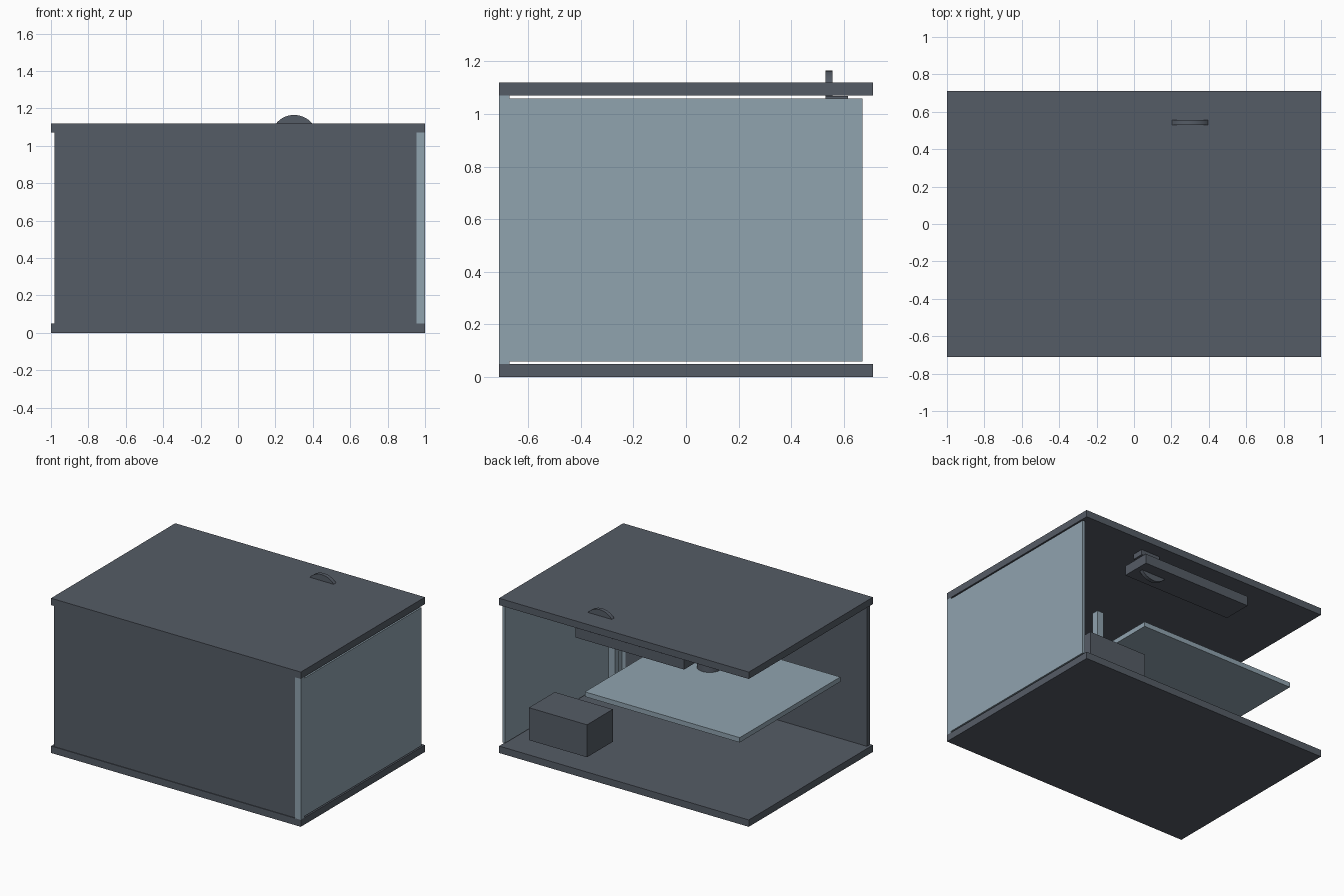
import bpy
import math

cube = bpy.data.objects.get("Cube")
if cube:
    bpy.data.objects.remove(cube, do_unlink=True)


def make_material(name, rgb):
    mat = bpy.data.materials.new(name)
    mat.use_nodes = True
    colour = (*rgb, 1.0)
    mat.diffuse_color = colour
    mat.node_tree.nodes["Principled BSDF"].inputs["Base Color"].default_value = colour
    return mat


slate = make_material("dark slate", (0.091, 0.107, 0.133))
pale = make_material("pale blue grey", (0.279, 0.366, 0.429))


def box(name, mat, x, y, z):
    """Box spanning the given (low, high) range on each axis."""
    spans = (x, y, z)
    bpy.ops.mesh.primitive_cube_add(size=1, location=[(a + b) / 2 for a, b in spans])
    ob = bpy.context.object
    ob.name = name
    ob.scale = [b - a for a, b in spans]
    bpy.ops.object.transform_apply(location=False, rotation=False, scale=True)
    ob.data.materials.append(mat)
    return ob


def disc(name, mat, radius, depth, location, rotation=(0, 0, 0)):
    bpy.ops.mesh.primitive_cylinder_add(vertices=48, radius=radius, depth=depth,
                                        location=location, rotation=rotation)
    ob = bpy.context.object
    ob.name = name
    ob.data.materials.append(mat)
    bpy.ops.object.shade_smooth_by_angle()
    return ob


# Outer shell, open at the back and on one side
for name, base in (("base_plate", 0.0), ("top_plate", 1.07)):
    box(name, slate, (-1, 1), (-0.71, 0.71), (base, base + 0.05))
box("front_panel", slate, (-0.98, 0.955), (-0.705, -0.67), (0.05, 1.07))
box("corner_post", pale, (0.955, 1), (-0.71, -0.67), (0.05, 1.07))
box("side_panel", pale, (0.98, 1), (-0.67, 0.67), (0.06, 1.06))

# Inner shelf with a small round foot, and the parts beside it
box("shelf", pale, (-0.84, 0.40), (-0.565, 0.585), (0.52, 0.555))
disc("shelf_button", slate, 0.085, 0.06, (-0.05, -0.2, 0.585))
box("inner_block", slate, (0.39, 0.855), (0.28, 0.575), (0.08, 0.315))
box("inner_stub", pale, (0.43, 0.48), (0.15, 0.2), (0.36, 0.78))

# Thumb wheel through the top, carried by a bar
box("wheel_bar", slate, (-0.433, 0.435), (0.43, 0.64), (0.96, 1.03))
box("wheel_tab", slate, (0.3, 0.45), (0.53, 0.615), (1.03, 1.068))
disc("thumb_wheel", slate, 0.125, 0.027, (0.3, 0.543, 1.04), (math.pi / 2, 0, 0))
